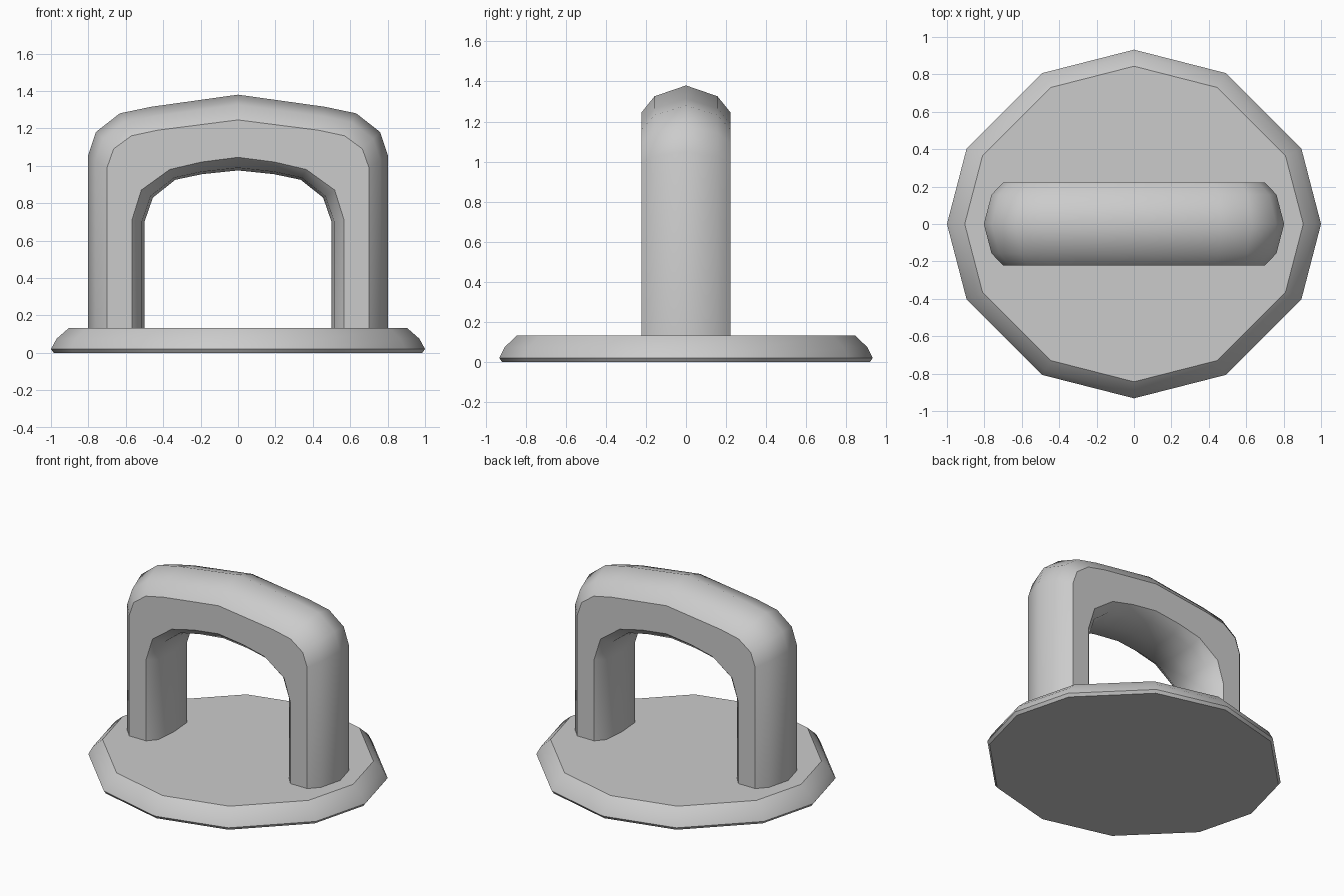
import bpy, bmesh, math

if "Cube" in bpy.data.objects:
    bpy.data.objects.remove(bpy.data.objects["Cube"])


def finish(name, bm):
    bmesh.ops.recalc_face_normals(bm, faces=bm.faces)
    mesh = bpy.data.meshes.new(name)
    bm.to_mesh(mesh)
    bm.free()
    obj = bpy.data.objects.new(name, mesh)
    bpy.context.collection.objects.link(obj)
    bpy.ops.object.select_all(action='DESELECT')
    obj.select_set(True)
    bpy.context.view_layer.objects.active = obj
    bpy.ops.object.shade_smooth_by_angle(angle=math.radians(38))
    return obj


def loft(name, rings):
    """Bridge closed rings of points and cap both ends."""
    bm = bmesh.new()
    loops = [[bm.verts.new(p) for p in ring] for ring in rings]
    n = len(loops[0])
    for a, b in zip(loops, loops[1:]):
        for i in range(n):
            j = (i + 1) % n
            bm.faces.new((a[i], a[j], b[j], b[i]))
    bm.faces.new(loops[0])
    bm.faces.new(loops[-1])
    return finish(name, bm)


# Base: twelve-sided disc with a rounded upper rim
quarter = [(1, 0), (0.895, 0.403), (0.49, 0.807)]
outline = (quarter + [(0, 0.932)] + [(-x, y) for x, y in reversed(quarter)]
           + [(-x, -y) for x, y in quarter[1:]] + [(0, -0.932)]
           + [(x, -y) for x, y in reversed(quarter[1:])])
profile = [(0.985, 0), (1, 0.02), (0.97, 0.075), (0.905, 0.132)]
loft("base", [[(x * s, y * s, z) for x, y in outline] for s, z in profile])

# Handle: right-half stations from foot to crown, as (x, z)
outer_tip = [(0.803, 0.1), (0.803, 1.05), (0.76, 1.18), (0.632, 1.28), (0.465, 1.315), (0, 1.38)]
outer_edge = [(0.7, 0.1), (0.7, 0.99), (0.665, 1.09), (0.57, 1.16), (0.43, 1.19), (0, 1.245)]
inner_edge = [(0.567, 0.1), (0.567, 0.71), (0.517, 0.87), (0.365, 0.98), (0.195, 1.02), (0, 1.045)]
inner_tip = [(0.5, 0.1), (0.5, 0.7), (0.455, 0.83), (0.335, 0.925), (0.192, 0.955), (0, 0.975)]


def section(ot, oe, ie, it):
    def mix(a, b, t):
        return tuple(p + (q - p) * t for p, q in zip(a, b))
    side = [(oe, 0.222), (ie, 0.222), (mix(ie, it, 0.8), 0.16)]
    front = [(mix(oe, ot, 0.6), 0.157)] + side
    pts = [(ot, 0)] + front + [(it, 0)] + [(p, -y) for p, y in reversed(front)]
    return [(p[0], y, p[1]) for p, y in pts]


half = [section(*s) for s in zip(outer_tip, outer_edge, inner_edge, inner_tip)]
mirrored = [[(-x, y, z) for x, y, z in ring] for ring in reversed(half[:-1])]
loft("handle", half + mirrored)
